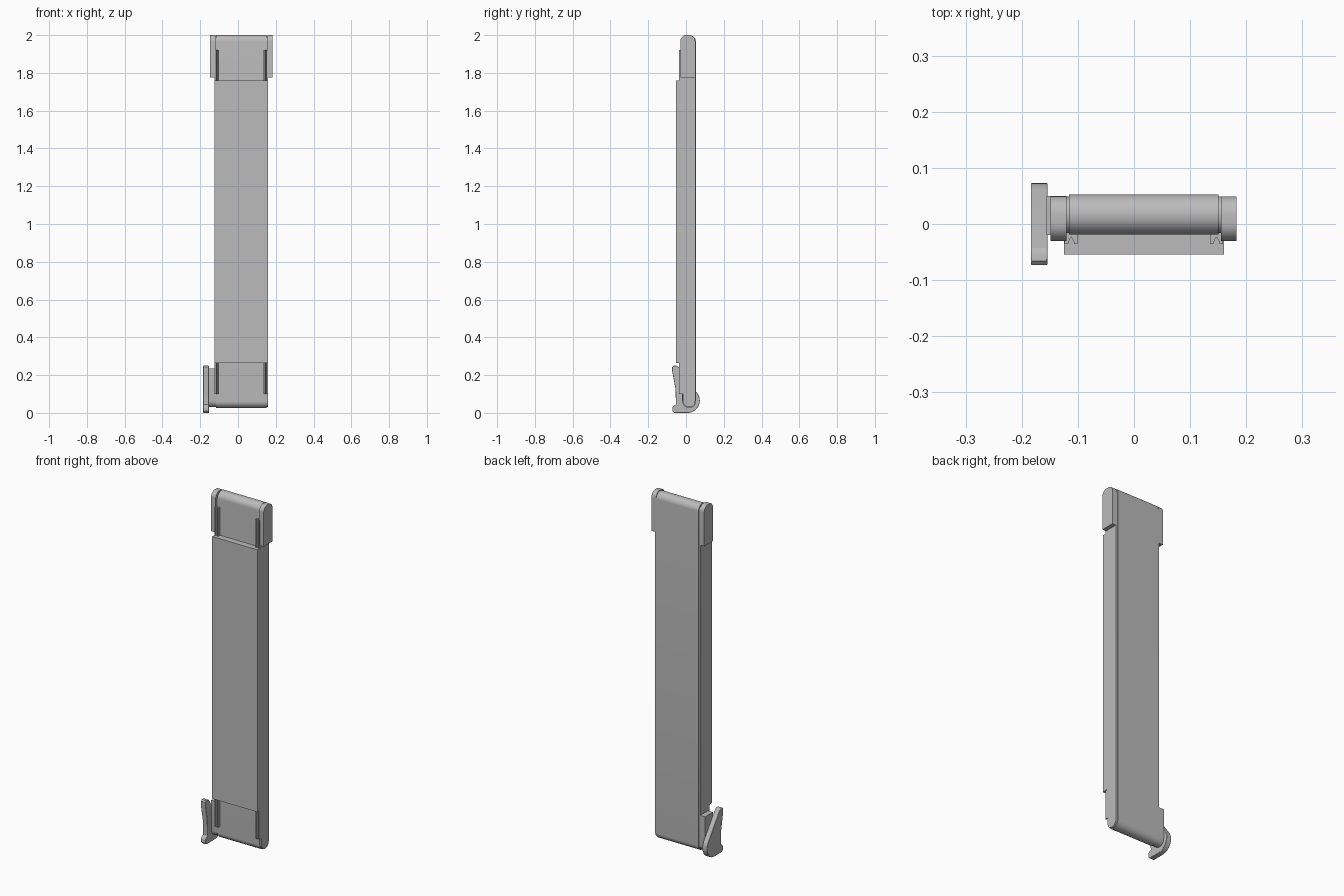
import bpy, bmesh
from math import sin, cos, radians

default = bpy.data.objects.get("Cube")
if default:
    bpy.data.objects.remove(default, do_unlink=True)

grey = bpy.data.materials.new("mid grey")
grey.use_nodes = True
grey.diffuse_color = (0.5, 0.5, 0.5, 1)
grey.node_tree.nodes["Principled BSDF"].inputs["Base Color"].default_value = (0.5, 0.5, 0.5, 1)

MID = 0.0175      # centre of the long body in x
HALF = 0.1425     # half width of the body


def arc(cx, cy, r, start, end, steps=10):
    angles = [radians(start + (end - start) * i / steps) for i in range(steps + 1)]
    return [(cx + r * cos(a), cy + r * sin(a)) for a in angles]


def slab(y0, y1, z0, z1, r, round_bottom=True):
    """Side profile with rounded top and optionally rounded bottom."""
    pts = arc(y1 - r, z1 - r, r, 0, 90) + arc(y0 + r, z1 - r, r, 90, 180)
    if round_bottom:
        return pts + arc(y0 + r, z0 + r, r, 180, 270) + arc(y1 - r, z0 + r, r, 270, 360)
    return pts + [(y0, z0), (y1, z0)]


def prism(name, pts, axis, lo, hi, bevel=0):
    """Extrude a profile along x (side profile) or z (plan profile)."""
    bm = bmesh.new()
    place = (lambda p, t: (t, *p)) if axis == "x" else (lambda p, t: (*p, t))
    face = bm.faces.new([bm.verts.new(place(p, lo)) for p in pts])
    ext = bmesh.ops.extrude_face_region(bm, geom=[face])
    shift = (hi - lo, 0, 0) if axis == "x" else (0, 0, hi - lo)
    bmesh.ops.translate(bm, verts=[v for v in ext["geom"] if isinstance(v, bmesh.types.BMVert)], vec=shift)
    bmesh.ops.remove_doubles(bm, verts=bm.verts, dist=0.0001)
    bmesh.ops.recalc_face_normals(bm, faces=bm.faces)
    mesh = bpy.data.meshes.new(name)
    bm.to_mesh(mesh)
    bm.free()
    mesh.materials.append(grey)
    obj = bpy.data.objects.new(name, mesh)
    bpy.context.collection.objects.link(obj)
    bpy.ops.object.select_all(action="DESELECT")
    obj.select_set(True)
    bpy.context.view_layer.objects.active = obj
    bpy.ops.object.shade_smooth_by_angle(angle=radians(30))
    if bevel:
        mod = obj.modifiers.new("edge", "BEVEL")
        mod.width = bevel
        mod.segments = 2
        mod.limit_method = "ANGLE"
        mod.angle_limit = radians(50)
    return obj


# Long core and the slightly narrower band wrapped around it
prism("core", slab(-0.016, 0.049, 0.03, 1.992, 0.032), "x", MID - HALF, MID + HALF)
prism("band", slab(-0.019, 0.053, 0.026, 2.0, 0.035), "x", MID - 0.133, MID + 0.133)

# Thick front cover between the two ends
prism("front_cover", [(-0.054, 0.265), (0, 0.265), (0, 1.76), (-0.054, 1.76)],
      "x", MID - HALF, MID + HALF)

# Slotted rails at both ends: a strip with an arrow-shaped groove facing front
rail = [(0, -0.015), (1, -0.015), (1, -0.036), (.72, -0.036), (.72, -0.032),
        (.5, -0.023), (.28, -0.032), (.28, -0.036), (0, -0.036)]
for side, label in ((-1, "right"), (1, "left")):
    plan = [(MID + side * (0.118 + 0.023 * u), y) for u, y in rail]
    prism(f"lower_rail_{label}", plan, "z", 0.1, 0.268)
    prism(f"upper_rail_{label}", plan, "z", 1.757, 1.92)

# Rounded caps on the sides of the top end
cap = slab(-0.03, 0.049, 1.775, 2.0, 0.032, round_bottom=False)
prism("top_cap_right", cap, "x", -0.149, -0.12)
prism("top_cap_left", cap, "x", 0.155, 0.183)

# Mount block and lever at the bottom of the right side
mount = [(-0.02, 0.235), (0.05, 0.235)] + arc(0.015, 0.065, 0.035, 360, 180)
prism("lever_mount", mount, "x", -0.156, -0.12)
lever = arc(0.008, 0.065, 0.065, -90, 34, 16)
lever += [(-0.043, 0.246), (-0.052, 0.25), (-0.066, 0.25), (-0.073, 0.243), (-0.073, 0.22),
          (-0.056, 0.13), (-0.053, 0.045), (-0.066, 0.038), (-0.072, 0.028), (-0.072, 0.01), (-0.062, 0)]
prism("lever", lever, "x", -0.184, -0.154, bevel=0.002)
